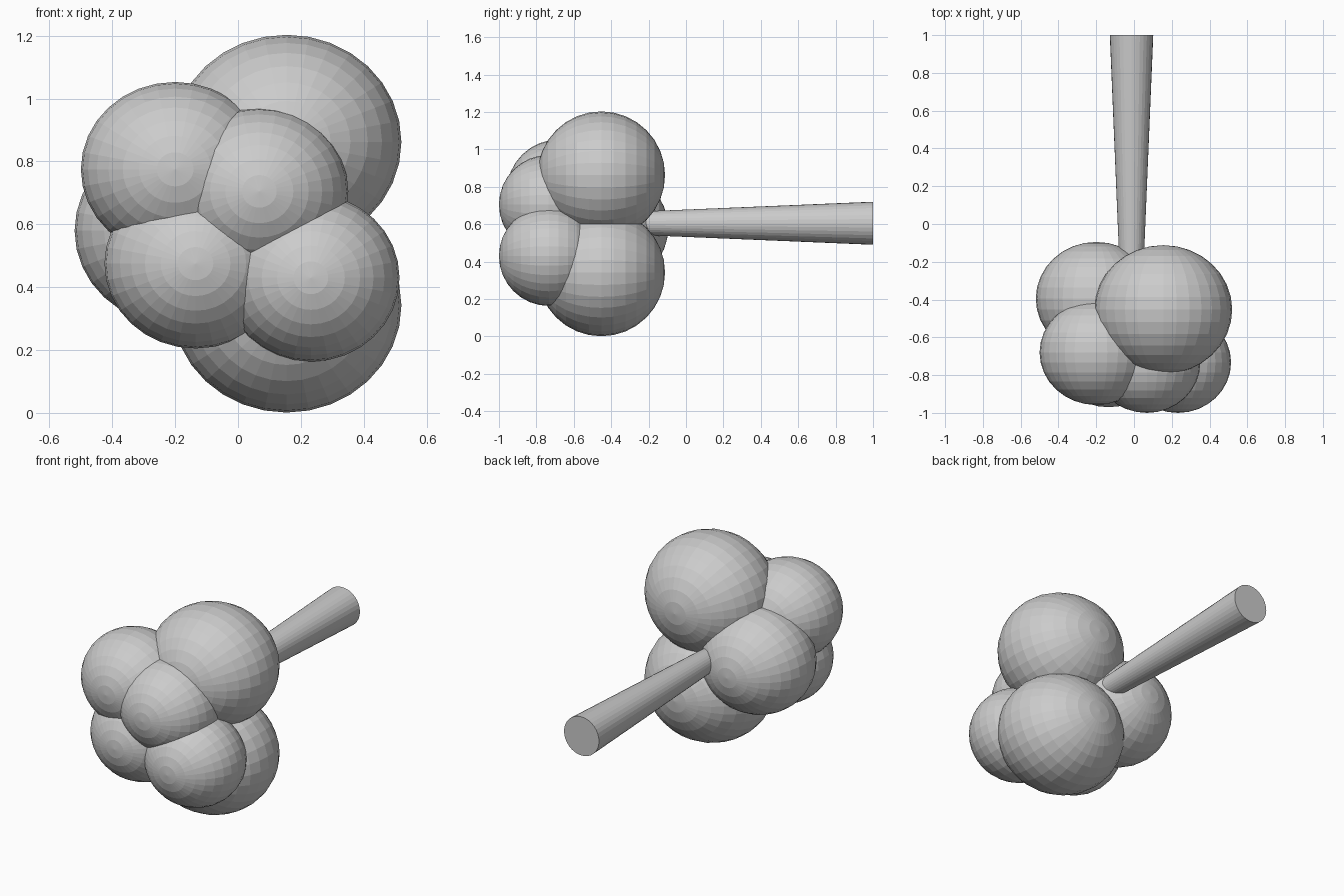
import bpy
from math import radians

cube = bpy.data.objects.get("Cube")
if cube:
    bpy.data.objects.remove(cube, do_unlink=True)

# Single plain grey
grey = bpy.data.materials.new("plain grey")
grey.use_nodes = True
color = (0.6, 0.6, 0.6, 1)
grey.diffuse_color = color
grey.node_tree.nodes["Principled BSDF"].inputs["Base Color"].default_value = color


def finish(name):
    obj = bpy.context.object
    obj.name = name
    obj.data.materials.append(grey)
    return obj


def lobe(name, center, width, radius):
    """Faceted ball with its poles along y, slightly wider in x."""
    bpy.ops.mesh.primitive_uv_sphere_add(
        segments=32, ring_count=16, radius=1, location=center,
        rotation=(radians(90), 0, 0))
    finish(name).scale = (width, radius, radius)


# Three large lobes at the back
lobe("upper_back_lobe", (0.155, -0.453, 0.862), 0.365, 0.341)
lobe("lower_back_lobe", (0.155, -0.453, 0.342), 0.365, 0.341)
lobe("right_back_lobe", (-0.2, -0.395, 0.58), 0.32, 0.3)

# Four smaller lobes at the front
lobe("upper_right_front_lobe", (-0.2, -0.68, 0.775), 0.3, 0.278)
lobe("upper_left_front_lobe", (0.068, -0.735, 0.705), 0.283, 0.265)
lobe("lower_right_front_lobe", (-0.135, -0.7, 0.475), 0.29, 0.27)
lobe("lower_left_front_lobe", (0.232, -0.733, 0.43), 0.282, 0.267)

# Stick widening towards the back, its narrow end buried in the lobes
start, end = -0.36, 1.0
bpy.ops.mesh.primitive_cone_add(
    vertices=32, radius1=0.058, radius2=0.115, depth=end - start,
    location=(-0.013, (start + end) / 2, 0.605), rotation=(radians(-90), 0, 0))
finish("stick")
